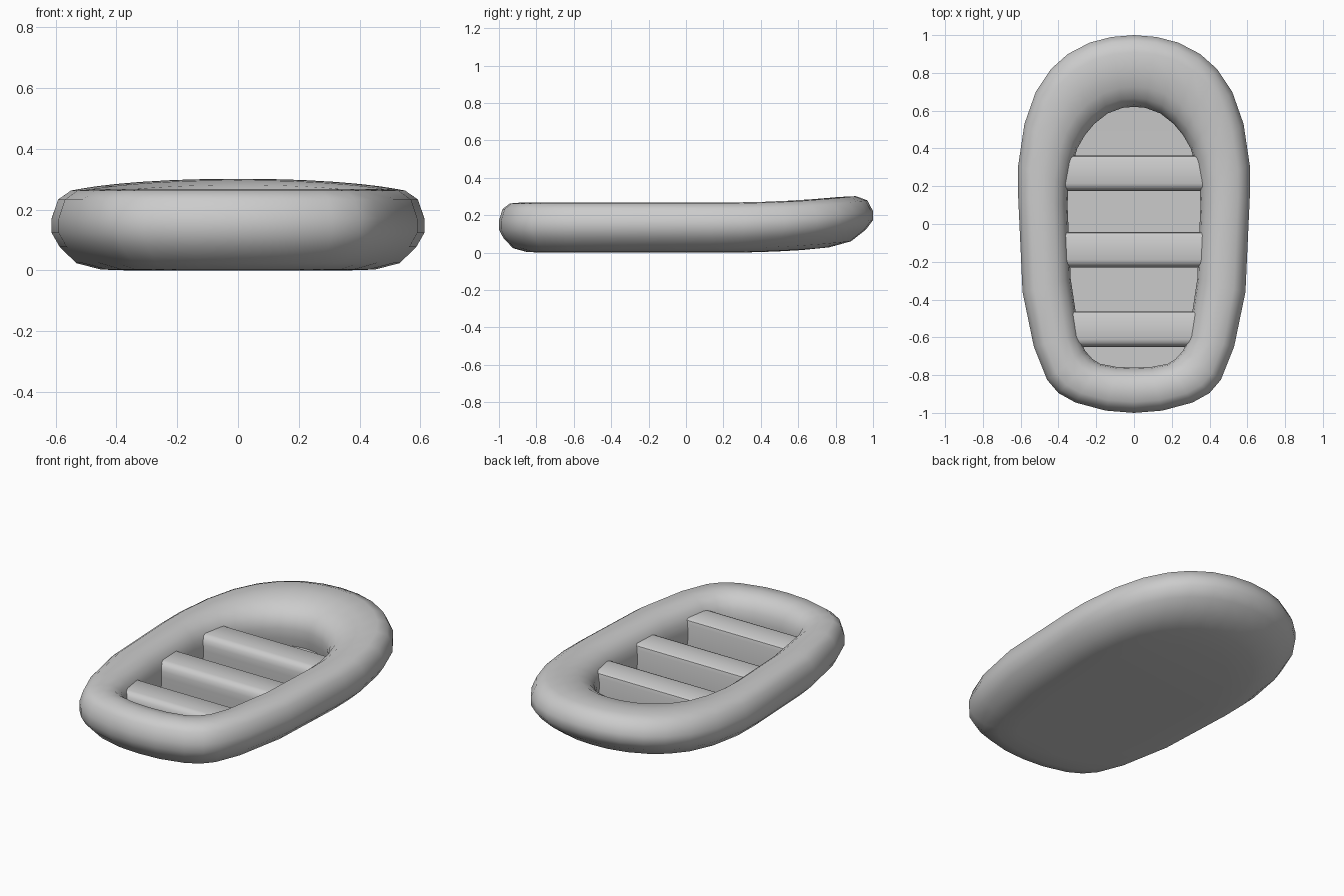
import bpy, bmesh, math

if "Cube" in bpy.data.objects:
    bpy.data.objects.remove(bpy.data.objects["Cube"])

# Half outlines from bow to stern: (outer x, outer y, inner x, inner y)
STATIONS = [
    (0, 1.0, 0, .62), (.12, .99, .06, .615), (.235, .96, .14, .585),
    (.35, .90, .21, .53), (.44, .82, .26, .47), (.52, .70, .30, .40),
    (.58, .53, .327, .31), (.613, .31, .347, .20), (.613, .14, .352, .10),
    (.59, -.36, .335, -.29), (.53, -.65, .29, -.59), (.46, -.825, .26, -.67),
    (.40, -.895, .22, -.715), (.31, -.945, .18, -.74), (.15, -.988, .09, -.757),
    (0, -1.0, 0, -.76)]

# Tube section: (fraction from outer to inner edge, fraction of height)
SECTION = [(1, 0), (.62, .012), (.31, .09), (.10, .29), (0, .46), (0, .64),
           (.08, .87), (.24, .98), (.5, 1.0), (.72, .97), (.88, .85),
           (.97, .70), (1, .52), (.99, .30), (.96, .12)]
HEIGHT = .268


def lift(y):
    """Gentle upturn toward the bow."""
    return .05 * max(0, (y - .2) / .8) ** 2


def finish(bm, name, angle):
    bmesh.ops.recalc_face_normals(bm, faces=bm.faces)
    mesh = bpy.data.meshes.new(name)
    bm.to_mesh(mesh)
    bm.free()
    ob = bpy.data.objects.new(name, mesh)
    bpy.context.collection.objects.link(ob)
    bpy.ops.object.select_all(action='DESELECT')
    ob.select_set(True)
    bpy.context.view_layer.objects.active = ob
    bpy.ops.object.shade_smooth_by_angle(angle=math.radians(angle))
    return ob


# Inflated hull: side tube lofted round the outline, closed by bottom and floor
loop = STATIONS + [(-a, b, -c, d) for a, b, c, d in STATIONS[-2:0:-1]]
n = len(loop)
bm = bmesh.new()
rings = []
for u, v in SECTION:
    ring = []
    for ox, oy, ix, iy in loop:
        y = oy + (iy - oy) * u
        ring.append(bm.verts.new((ox + (ix - ox) * u, y, v * HEIGHT + lift(y))))
    rings.append(ring)
for a, b in zip(rings, rings[1:]):
    for i in range(n):
        j = (i + 1) % n
        bm.faces.new((a[i], a[j], b[j], b[i]))
for ring in (rings[0], rings[-1]):
    for i in range(n // 2):
        quad = [ring[i], ring[i + 1], ring[(n - i - 1) % n], ring[(n - i) % n]]
        bm.faces.new(list(dict.fromkeys(quad)))
finish(bm, "hull", 50)

# Bench seats: rounded-front profile (y, z) extruded across, ends set in the tube
PROFILE = [(.093, .025), (.093, .175), (.088, .195), (.075, .203), (-.055, .203),
           (-.075, .197), (-.089, .18), (-.095, .155), (-.095, .12), (-.09, .025)]
for name, y0, hw in (("front_seat", .27, .43), ("middle_seat", -.135, .43),
                     ("rear_seat", -.555, .39)):
    bm = bmesh.new()
    left = [bm.verts.new((-hw, y0 + y, z)) for y, z in PROFILE]
    right = [bm.verts.new((hw, y0 + y, z)) for y, z in PROFILE]
    bm.faces.new(left)
    bm.faces.new(right)
    for i in range(len(PROFILE)):
        j = (i + 1) % len(PROFILE)
        bm.faces.new((left[i], left[j], right[j], right[i]))
    finish(bm, name, 40)
